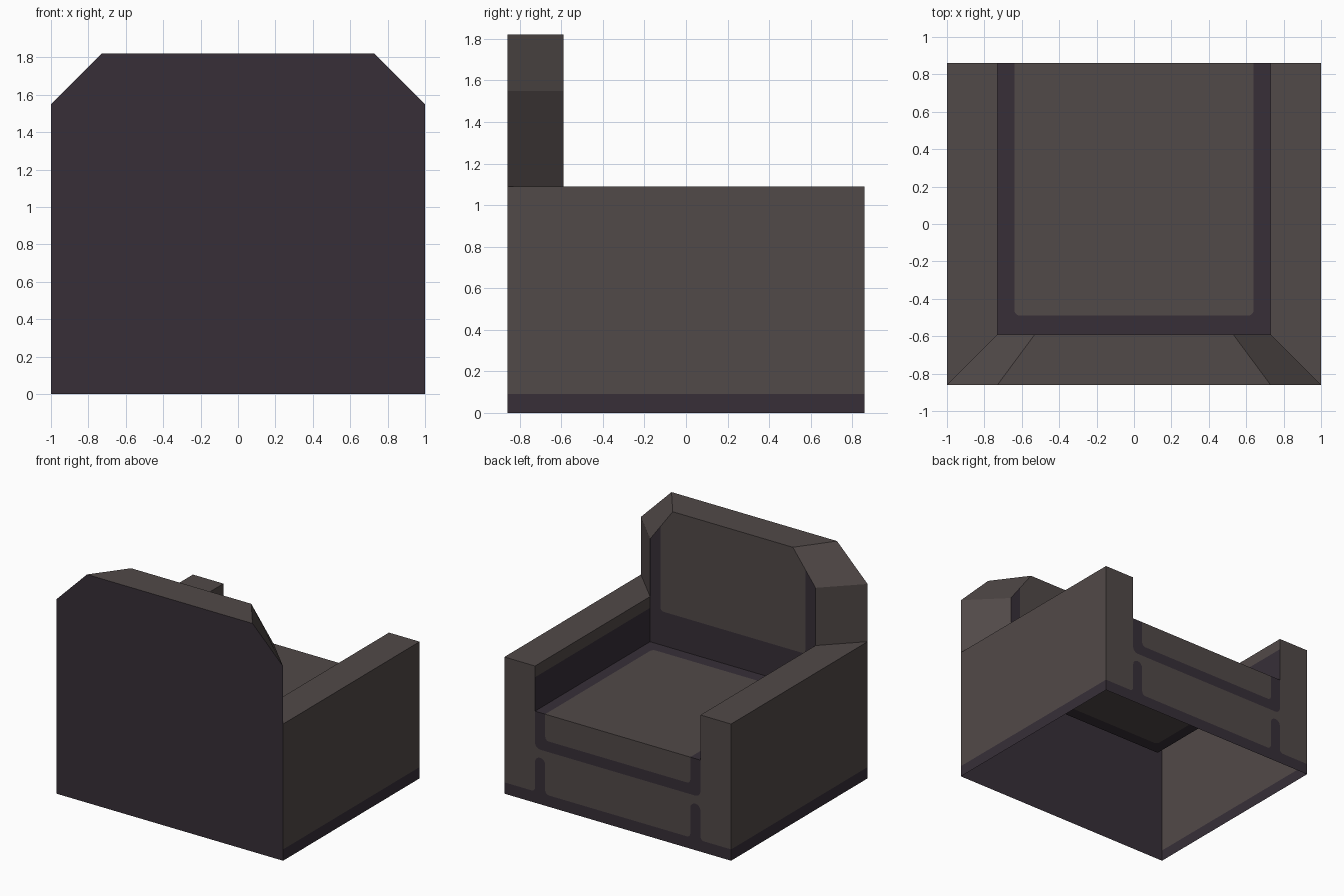
import bpy, bmesh, math
from mathutils import Vector

if "Cube" in bpy.data.objects:
    bpy.data.objects.remove(bpy.data.objects["Cube"])


def material(name, rgb):
    m = bpy.data.materials.new(name)
    m.diffuse_color = (*rgb, 1)
    m.use_nodes = True
    m.node_tree.nodes["Principled BSDF"].inputs["Base Color"].default_value = m.diffuse_color
    return m


MATS = [material("brown_leather", (0.083, 0.067, 0.065)),
        material("dark_trim", (0.038, 0.028, 0.039))]
BROWN, DARK = 0, 1


def rounded(pts, steps=4):
    """Outline from (u, v) or (u, v, radius) points; corners with a radius become arcs."""
    out = []
    n = len(pts)
    for i, p in enumerate(pts):
        c = Vector(p[:2])
        if len(p) == 2:
            new = [c]
        else:
            a = (Vector(pts[i - 1][:2]) - c).normalized() * p[2]
            b = (Vector(pts[(i + 1) % n][:2]) - c).normalized() * p[2]
            new = []
            for k in range(steps + 1):
                t = k / steps * math.pi / 2
                new.append(c + a * (1 - math.sin(t)) + b * (1 - math.cos(t)))
        for q in new:
            if not out or (q - out[-1]).length > 1e-4:
                out.append(q)
    return out


def on_y(y, pts):
    return [(u, y, v) for u, v in rounded(pts)]


def on_z(z, pts):
    return [(u, v, z) for u, v in rounded(pts)]


def build(name, faces):
    """Each face is (points, outward direction, colour)."""
    bm = bmesh.new()
    for pts, out, mat in faces:
        f = bm.faces.new([bm.verts.new(p) for p in pts])
        f.normal_update()
        if f.normal.dot(Vector(out)) < 0:
            f.normal_flip()
        f.material_index = mat
    bmesh.ops.remove_doubles(bm, verts=bm.verts, dist=1e-4)
    me = bpy.data.meshes.new(name)
    bm.to_mesh(me)
    bm.free()
    for m in MATS:
        me.materials.append(m)
    ob = bpy.data.objects.new(name, me)
    bpy.context.collection.objects.link(ob)


def mirror(half):
    """Symmetric outline from its right-hand half."""
    return half + [(-p[0], *p[1:]) for p in reversed(half)]


# Main sizes: outer edge, inner edge, panel edge, depth, backrest front, heights
W, I, P, D, B = 1.0, 0.73, 0.64, 0.86, -0.59
SEAT, ARM, SHOULDER, TOP, BAND, R = 0.73, 1.09, 1.55, 1.82, 0.09, 0.03
UP, BACK = (0, 0, 1), (0, 1, 0)

# Backrest: dark rear, bevelled rim, inset panel with dark border
notch = (P, 1.6715)
rear = mirror([(W, 0), (W, SHOULDER), (I, TOP)])
border = mirror([(I, SEAT), (I, SHOULDER), notch, (P, 1.0, R)])
panel = mirror([(P, 1.0, R), notch, (0.53, TOP)])
faces = [(on_y(-D, rear), (0, -1, 0), DARK),
         (on_y(B, border), BACK, DARK),
         (on_y(B, panel), BACK, BROWN),
         (on_z(TOP, [(-I, -D), (I, -D), (0.53, B), (-0.53, B)]), UP, BROWN)]
for s in (1, -1):
    faces.append(([(s * W, -D, ARM), (s * I, B, ARM), (s * I, B, SHOULDER),
                   (s * W, -D, SHOULDER)], (s, 1, 0), BROWN))
    faces.append(([(s * W, -D, SHOULDER), (s * I, B, SHOULDER), (s * 0.53, B, TOP),
                   (s * I, -D, TOP)], (s, 1, 1), BROWN))
build("backrest", faces)

# Arms: open shells with a dark foot band outside and dark lining inside
for s, side in ((1, "right"), (-1, "left")):
    def wall(x, y0, z0, z1):
        return [(s * x, y0, z0), (s * x, D, z0), (s * x, D, z1), (s * x, y0, z1)]
    build("arm_" + side, [
        (wall(W, -D, 0, BAND), (s, 0, 0), DARK),
        (wall(W, -D, BAND, ARM), (s, 0, 0), BROWN),
        (wall(I, B, SEAT, 1.0), (-s, 0, 0), DARK),
        (wall(I, B, 1.0, ARM), (-s, 0, 0), BROWN),
        (on_z(ARM, [(s * W, D), (s * I, D), (s * I, B), (s * W, -D)]), UP, BROWN)])

# Seat: cushion top with dark gap on three sides
build("seat", [
    (on_z(SEAT, mirror([(P, -0.49, R), (P, D)])), UP, BROWN),
    (on_z(SEAT, mirror([(I, B), (I, D), (P, D), (P, -0.49, R)])), UP, DARK)])

# Open-side fascia: arm ends, cushion front and dark seams
C = 0.045
cup_in = [(P, SEAT), (P, 0.52, R)]
cup_out = [(I, 0.435, C), (I, SEAT)]
seam = [(P, BAND, R), (P, 0.37, C), (I, 0.37, C), (I, BAND, R), (W, BAND)]
build("fascia", [
    (on_y(D, mirror(cup_in)), BACK, BROWN),
    (on_y(D, mirror(cup_out + cup_in)), BACK, DARK),
    (on_y(D, mirror(seam + [(W, ARM), (I, ARM)] + cup_out[::-1])), BACK, BROWN),
    (on_y(D, mirror(seam + [(W, 0)])), BACK, DARK)])
